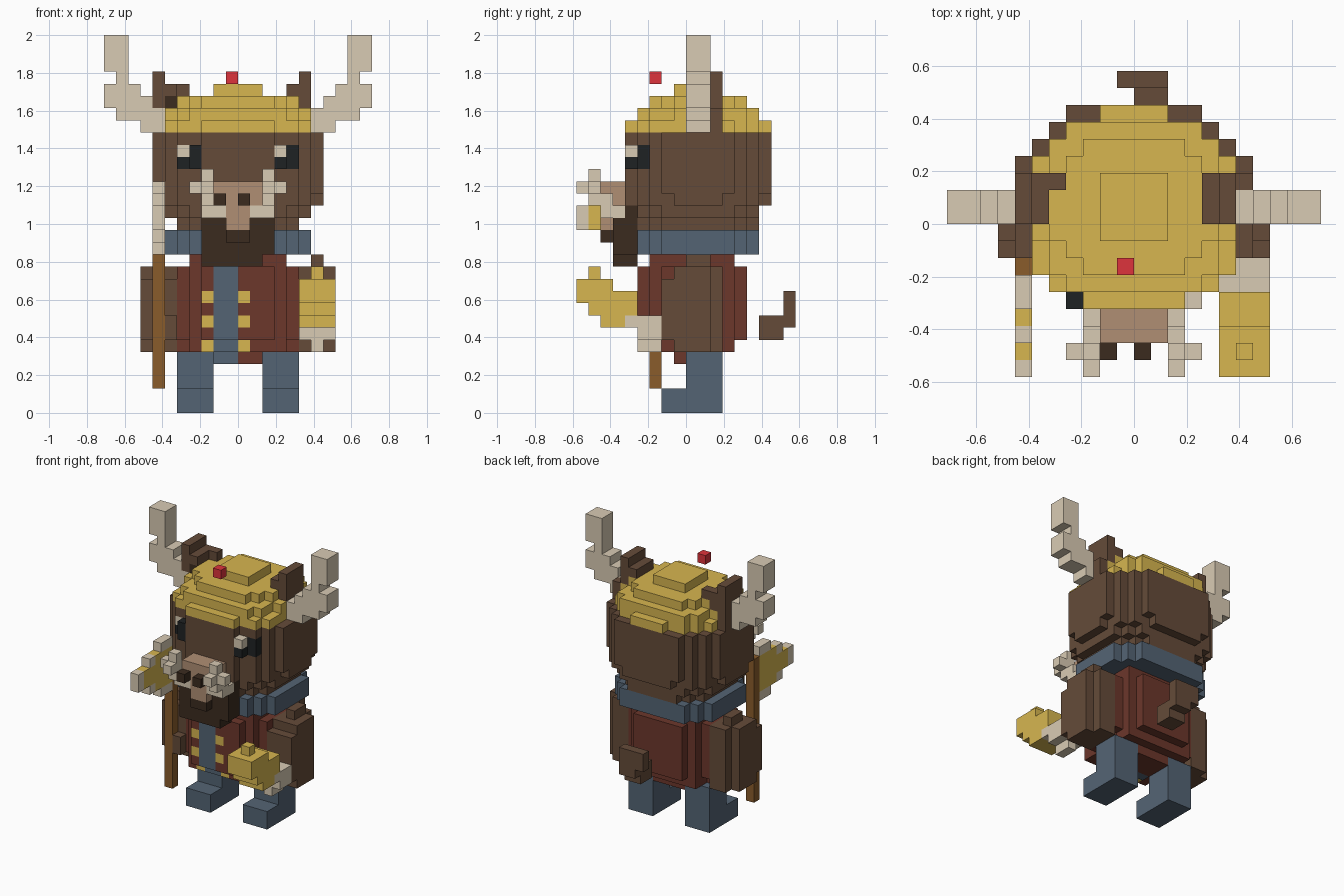
import bpy, bmesh, math

if "Cube" in bpy.data.objects:
    bpy.data.objects.remove(bpy.data.objects["Cube"])

U = 2 / 31  # size of one block

# Materials from sRGB 0-255
COLORS = {
    "fur_brown": (101, 75, 57), "horn_beige": (217, 203, 180), "gold": (215, 182, 80),
    "berry_red": (222, 52, 60), "eye_black": (31, 34, 36), "slate_blue": (84, 100, 116),
    "tunic_maroon": (108, 55, 43), "snout_pink": (176, 143, 116),
    "dark_brown": (59, 43, 31), "wood": (138, 92, 43),
}
MATS = {}
for name, rgb in COLORS.items():
    lin = [((c / 255 + 0.055) / 1.055) ** 2.4 for c in rgb] + [1]
    m = bpy.data.materials.new(name)
    m.use_nodes = True
    m.diffuse_color = lin
    bsdf = m.node_tree.nodes["Principled BSDF"]
    bsdf.inputs["Base Color"].default_value = lin
    bsdf.inputs["Roughness"].default_value = 0.9
    MATS[name] = m

# The six sides of a block: direction and corners
SIDES = [
    ((1, 0, 0), ((1, 0, 0), (1, 1, 0), (1, 1, 1), (1, 0, 1))),
    ((-1, 0, 0), ((0, 0, 0), (0, 0, 1), (0, 1, 1), (0, 1, 0))),
    ((0, 1, 0), ((0, 1, 0), (0, 1, 1), (1, 1, 1), (1, 1, 0))),
    ((0, -1, 0), ((0, 0, 0), (1, 0, 0), (1, 0, 1), (0, 0, 1))),
    ((0, 0, 1), ((0, 0, 1), (1, 0, 1), (1, 1, 1), (0, 1, 1))),
    ((0, 0, -1), ((0, 0, 0), (0, 1, 0), (1, 1, 0), (1, 0, 0))),
]


def part(name, *boxes):
    """Fuse boxes (color, x0, x1, y0, y1, z0, z1) into one blocky shell; later boxes repaint."""
    cells = {}
    for color, x0, x1, y0, y1, z0, z1 in boxes:
        for x in range(x0, x1):
            for y in range(y0, y1):
                for z in range(z0, z1):
                    cells[x, y, z] = color
    used = list(dict.fromkeys(cells.values()))
    bm, verts = bmesh.new(), {}
    for (x, y, z), color in cells.items():
        for d, corners in SIDES:
            if (x + d[0], y + d[1], z + d[2]) in cells:
                continue
            quad = []
            for c in corners:
                k = (x + c[0], y + c[1], z + c[2])
                if k not in verts:
                    verts[k] = bm.verts.new([v * U for v in k])
                quad.append(verts[k])
            bm.faces.new(quad).material_index = used.index(color)
    bmesh.ops.dissolve_limit(bm, angle_limit=math.radians(1), verts=bm.verts[:],
                             edges=bm.edges[:], delimit={'MATERIAL'})
    me = bpy.data.meshes.new(name)
    bm.to_mesh(me)
    bm.free()
    for color in used:
        me.materials.append(MATS[color])
    obj = bpy.data.objects.new(name, me)
    bpy.context.collection.objects.link(obj)


def disc(color, widths, y0, z0, z1):
    """Rounded slab: half widths of each row from the front to the middle, mirrored to the back."""
    rows = widths + widths[::-1]
    return [(color, -w, w, y0 + i, y0 + i + 1, z0, z1) for i, w in enumerate(rows)]


def flip(boxes):
    return [(c, -x1, -x0, *rest) for c, x0, x1, *rest in boxes]


def pair(name, *boxes):
    part("left_" + name, *boxes)
    part("right_" + name, *flip(boxes))


# Legs with feet
pair("leg", ("slate_blue", 2, 5, 0, 3, 0, 5), ("slate_blue", 2, 5, -2, 0, 0, 2))

# Tunic with front strip and buttons
TM = "tunic_maroon"
tunic = [(TM, -2, 2, -1, 3, 4, 5), (TM, -4, 4, -3, 4, 5, 6), (TM, -5, 5, -1, 2, 5, 6),
         (TM, -3, 3, -4, 5, 6, 12), (TM, -4, 4, -3, 4, 6, 13), (TM, -5, 5, -2, 3, 6, 12),
         ("slate_blue", -2, 0, -4, -3, 6, 12), ("slate_blue", -2, 0, -3, -2, 5, 6),
         ("slate_blue", -2, 0, -1, 0, 4, 5)]
for x in (-3, 0):
    tunic += [("gold", x, x + 1, -4, -3, z, z + 1) for z in (7, 9)]
    tunic.append(("gold", x, x + 1, -3, -2, 5, 6))
part("tunic", *tunic)

# Arms, rounded towards top, bottom and outside
FB = "fur_brown"
pair("arm", (FB, 5, 7, -1, 3, 5, 12), (FB, 5, 7, -2, 3, 6, 11), (FB, 7, 8, -2, 2, 6, 11),
     (FB, 7, 8, -1, 2, 5, 12), (FB, 6, 7, 0, 2, 12, 13))

# Scarf and head
part("scarf", *disc("slate_blue", [4, 5, 6, 6, 6], -4, 13, 15))
head = (disc(FB, [5, 6, 7, 7, 7], -4, 18, 23) + disc(FB, [5, 6, 6, 7, 7], -4, 17, 18)
        + disc(FB, [4, 5, 6, 6, 6], -4, 16, 17) + disc(FB, [3, 4, 5, 5, 5], -4, 15, 16)
        + [(FB, -3, 3, -5, -4, 17, 23), (FB, -4, 4, 6, 7, 18, 23), (FB, -3, 3, 6, 7, 17, 18)])
for inner, outer, bright, y in ((3, 4, 3, -5), (-4, -5, -5, -4)):
    head += [("eye_black", inner, inner + 1, -5, -4, 20, 22),
             ("eye_black", outer, outer + 1, -4, -3, 20, 22),
             ("horn_beige", bright, bright + 1, y, y + 1, 21, 22)]
part("head", *head)

# Snout, nostrils, whiskers and beard
SP, DB, HB = "snout_pink", "dark_brown", "horn_beige"
part("snout", (SP, -2, 2, -7, -5, 17, 19), (SP, -1, 1, -7, -6, 15, 17),
     (DB, -2, -1, -8, -7, 17, 18), (DB, 0, 1, -8, -7, 17, 18))
pair("whiskers", (HB, 2, 3, -9, -7, 18, 19), (HB, 2, 3, -8, -7, 17, 20),
     (HB, 3, 4, -8, -7, 18, 19), (HB, 2, 3, -7, -6, 16, 18), (HB, 1, 3, -7, -5, 16, 17))
part("beard", (DB, -3, 3, -6, -4, 13, 16), (DB, -3, 2, -6, -4, 12, 13),
     (DB, -1, 1, -7, -6, 14, 15), (DB, -3, 3, -5, -4, 16, 17))

# Helmet tiers and floating berry
part("helmet", *disc("gold", [2, 4, 5, 6, 6, 6], -5, 23, 24),
     ("gold", -3, 3, -5, -4, 23, 24), ("gold", -5, 5, -4, -3, 23, 24),
     ("gold", -6, 6, -3, -2, 23, 24), *disc("gold", [4, 5, 5, 6, 6], -4, 24, 25),
     *disc("gold", [3, 4, 5, 5], -3, 25, 26), ("gold", -2, 2, -1, 3, 26, 27))
part("berry", ("berry_red", -1, 0, -3, -2, 27, 28))

# Antlers and ears, the right ear with a dark hollow
pair("antler", (HB, 6, 8, 0, 2, 23, 24), (HB, 6, 10, 0, 2, 24, 25), (HB, 7, 8, 0, 2, 25, 26),
     (HB, 8, 11, 0, 2, 25, 26), (HB, 9, 11, 0, 2, 26, 27), (HB, 8, 9, 0, 2, 26, 27),
     (HB, 9, 10, 0, 2, 27, 28), (HB, 9, 11, 0, 2, 28, 31))
part("left_ear", (FB, 4, 6, 0, 3, 25, 27), (FB, 5, 6, 0, 3, 27, 28), (FB, 5, 7, 2, 3, 23, 25))
part("right_ear", (FB, -7, -5, 0, 3, 25, 27), (FB, -7, -6, 0, 3, 27, 28),
     (FB, -5, -4, 2, 3, 25, 27), (DB, -6, -5, 0, 1, 25, 26), (FB, -7, -5, 2, 3, 23, 25))

# Axe in the right hand
part("axe_handle", ("wood", -7, -6, -3, -2, 2, 18))
part("axe_blade", ("gold", -7, -6, -6, -3, 14, 18), ("gold", -7, -6, -8, -6, 15, 17),
     (HB, -7, -6, -5, -3, 18, 19), (HB, -7, -6, -5, -3, 13, 14),
     (HB, -7, -6, -7, -6, 17, 18), (HB, -7, -6, -7, -6, 14, 15), (HB, -7, -6, -9, -8, 15, 17))
part("right_hand", (FB, -6, -5, -3, -2, 6, 8))

# Left hand with golden horn
part("left_hand", (HB, 5, 8, -4, -2, 6, 8), (HB, 6, 7, -4, -2, 5, 6), (HB, 6, 8, -5, -4, 7, 8))
part("golden_horn", ("gold", 5, 8, -9, -6, 9, 11), ("gold", 5, 8, -8, -4, 8, 10),
     ("gold", 5, 8, -7, -5, 7, 9), ("gold", 6, 7, -8, -7, 11, 12))

# Tail
part("tail", (FB, 0, 2, 6, 8, 6, 8), (FB, 0, 2, 8, 9, 7, 10), (FB, -1, 0, 8, 9, 8, 10))
